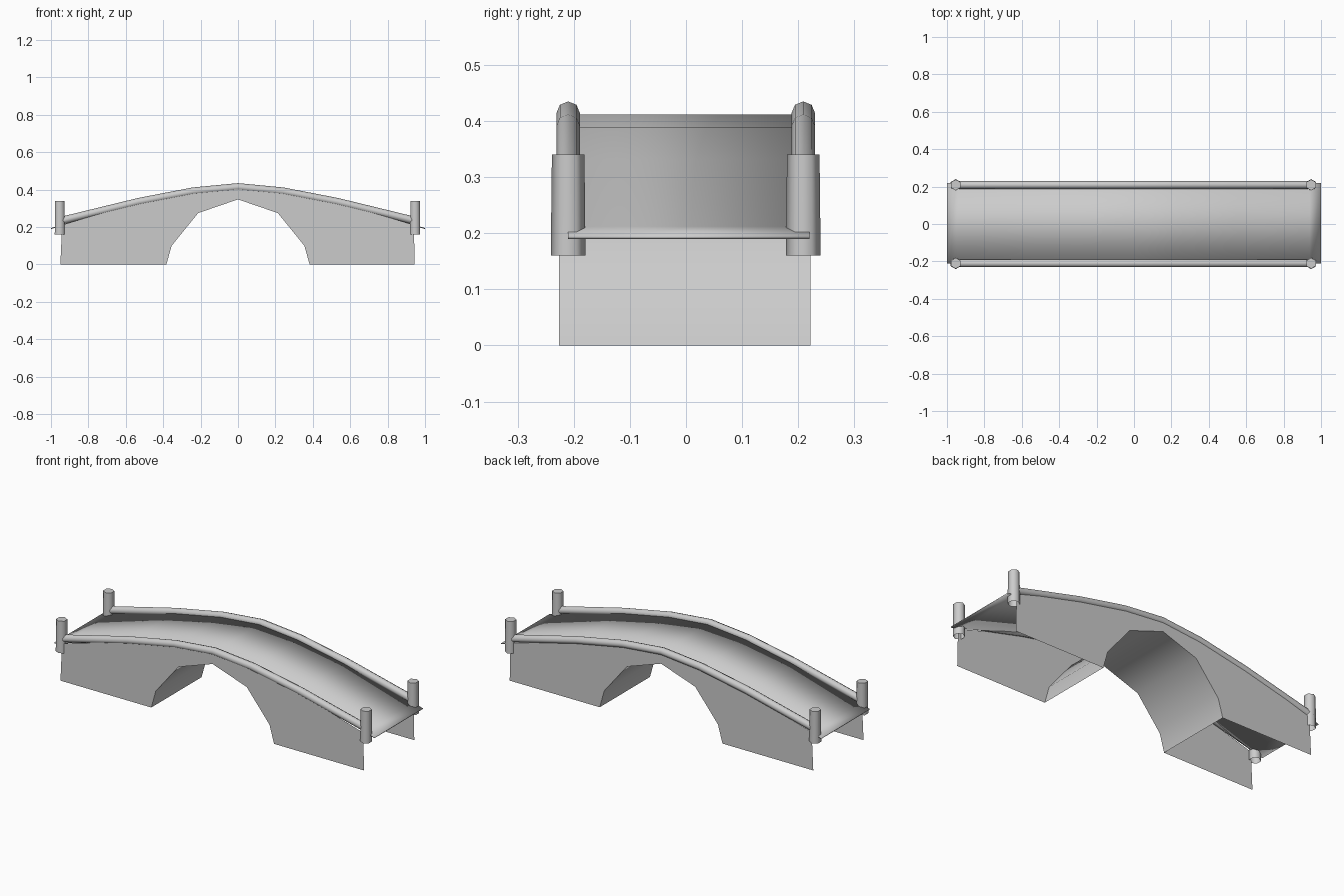
import bpy, bmesh, math
from mathutils import Matrix

cube = bpy.data.objects.get("Cube")
if cube:
    bpy.data.objects.remove(cube, do_unlink=True)

# Single stone colour
stone = bpy.data.materials.new("stone_grey")
stone.use_nodes = True
grey = (0.6, 0.6, 0.6, 1)
stone.diffuse_color = grey
stone.node_tree.nodes["Principled BSDF"].inputs["Base Color"].default_value = grey


def finish(name, bm, angle=None):
    mesh = bpy.data.meshes.new(name)
    bm.to_mesh(mesh)
    bm.free()
    mesh.materials.append(stone)
    obj = bpy.data.objects.new(name, mesh)
    bpy.context.collection.objects.link(obj)
    if angle:
        bpy.ops.object.select_all(action='DESELECT')
        obj.select_set(True)
        bpy.context.view_layer.objects.active = obj
        bpy.ops.object.shade_smooth_by_angle(angle=math.radians(angle))
    return obj


def mirrored(half):
    """Full left-to-right profile from its x >= 0 half."""
    return [(-x, z) for x, z in reversed(half[1:])] + half


def sheet(name, profile, y0, y1):
    """Sweep an x-z profile across the bridge, normals up."""
    bm = bmesh.new()
    front = [bm.verts.new((x, y0, z)) for x, z in profile]
    back = [bm.verts.new((x, y1, z)) for x, z in profile]
    for i in range(len(profile) - 1):
        bm.faces.new((front[i], front[i + 1], back[i + 1], back[i]))
    return finish(name, bm, 45)


crown = [(0, 0.412), (0.24, 0.389), (0.53, 0.332), (0.94, 0.212)]
arch = [(0, 0.348), (0.213, 0.275), (0.355, 0.1), (0.383, 0)]
rail_path = [(0, 0.414), (0.24, 0.391), (0.53, 0.335), (0.945, 0.234)]

# Walking deck and arch vault, open at the ends and underneath
deck = sheet("deck", mirrored(crown + [(1, 0.195)]), -0.21, 0.22)
solid = deck.modifiers.new("thickness", 'SOLIDIFY')
solid.thickness = 0.005
solid.offset = -1
vault = sheet("arch_vault", mirrored(arch), -0.226, 0.222)
vault.data.flip_normals()

for side, y_wall, y_rail in (("front", -0.226, -0.21), ("back", 0.222, 0.209)):
    # Side wall with the arch cut out of it
    outline = mirrored(arch) + [(0.945, 0)]
    outline += list(reversed(mirrored(crown))) + [(-0.95, 0)]
    if side == "back":
        outline.reverse()
    bm = bmesh.new()
    bm.faces.new([bm.verts.new((x, y_wall, z)) for x, z in outline])
    bmesh.ops.triangulate(bm, faces=bm.faces[:])
    finish(side + "_wall", bm)

    # Round handrail following the crown
    curve = bpy.data.curves.new(side + "_rail", 'CURVE')
    curve.dimensions = '3D'
    curve.bevel_depth = 0.021
    curve.bevel_resolution = 2
    curve.use_fill_caps = True
    points = mirrored(rail_path)
    spline = curve.splines.new('POLY')
    spline.points.add(len(points) - 1)
    for point, (x, z) in zip(spline.points, points):
        point.co = (x, y_rail, z, 1)
    spline.use_smooth = True
    curve.materials.append(stone)
    bpy.context.collection.objects.link(bpy.data.objects.new(side + "_rail", curve))

    # Six-sided end posts, hollow below
    for end, x in (("left", 0.947), ("right", -0.953)):
        bm = bmesh.new()
        bmesh.ops.create_cone(bm, cap_ends=True, segments=6, radius1=0.031,
                              radius2=0.029, depth=0.18,
                              matrix=Matrix.Translation((x, y_rail, 0.25)))
        bm.normal_update()
        bottom = [f for f in bm.faces if f.normal.z < -0.9]
        bmesh.ops.delete(bm, geom=bottom, context='FACES_ONLY')
        finish(f"{side}_{end}_post", bm, 65)
